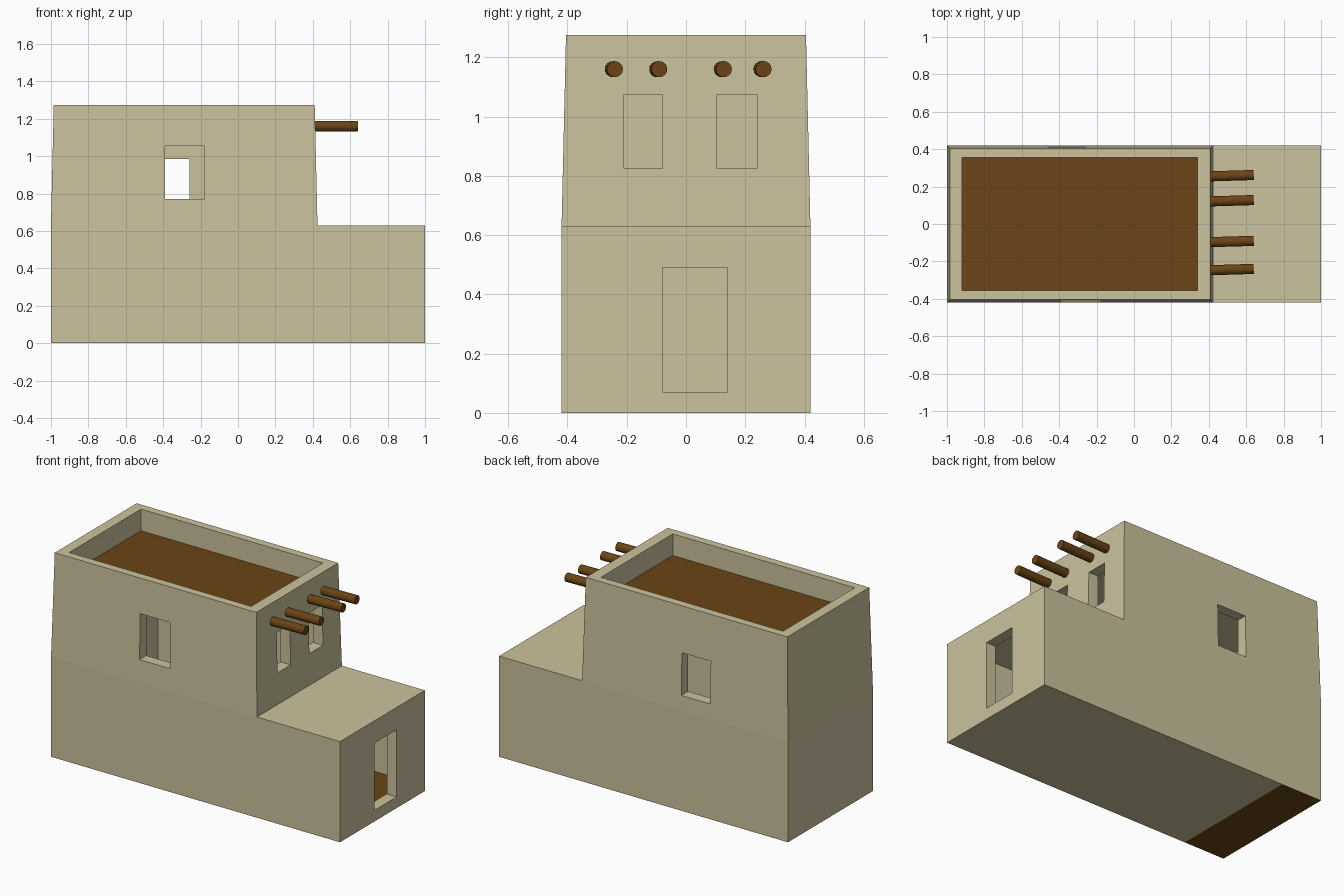
import bpy, bmesh
from mathutils import Vector

if "Cube" in bpy.data.objects:
    bpy.data.objects.remove(bpy.data.objects["Cube"])


def material(name, rgb):
    m = bpy.data.materials.new(name)
    m.diffuse_color = (*rgb, 1)
    m.use_nodes = True
    m.node_tree.nodes["Principled BSDF"].inputs["Base Color"].default_value = m.diffuse_color
    return m


CLAY = material("clay", (0.60, 0.54, 0.34))
WOOD = material("wood", (0.147, 0.058, 0.008))


def make_object(name, bm, mats):
    bmesh.ops.recalc_face_normals(bm, faces=bm.faces)
    me = bpy.data.meshes.new(name)
    bm.to_mesh(me)
    bm.free()
    for m in mats:
        me.materials.append(m)
    ob = bpy.data.objects.new(name, me)
    bpy.context.collection.objects.link(ob)
    return ob


def box(name, x, y, z, mat=CLAY):
    bm = bmesh.new()
    bmesh.ops.create_cube(bm, size=1)
    for v in bm.verts:
        v.co = [r[0] if c < 0 else r[1] for c, r in zip(v.co, (x, y, z))]
    return make_object(name, bm, [mat])


def stepped_block(name, pts, half_low, half_top):
    """Side profile (x, z) of a two-storey block, narrowing at the top."""
    bm = bmesh.new()
    top = max(z for _, z in pts)
    sides = [[bm.verts.new((x, s * (half_top if z == top else half_low), z)) for x, z in pts]
             for s in (-1, 1)]
    for vs in sides:
        for loop in ((0, 1, 2, 3, 4, 7), (4, 5, 6, 7)):
            bm.faces.new([vs[i] for i in loop])
    a, b = sides
    for i in range(len(pts)):
        j = (i + 1) % len(pts)
        f = bm.faces.new((a[i], a[j], b[j], b[i]))
        if i == 0:
            f.material_index = 1
    return make_object(name, bm, [CLAY, WOOD])


# Outer walls, with a timber strip under the rear end
house = stepped_block("house_walls", [(-1, 0), (-.72, 0), (1, 0), (1, .63), (.425, .63),
                                      (.41, 1.275), (-.985, 1.275), (-1, .63)], .42, .405)

# Room inside, roof well, windows and door
room = stepped_block("room_cutter", [(-.8, .062), (-.72, .062), (.935, .062), (.935, .585),
                                     (.35, .585), (.35, 1.09), (-.8, 1.09), (-.8, .585)], .35, .35)
for p in room.data.polygons:
    p.material_index = 0
cutters = [
    room,
    box("roof_well_cutter", (-.92, .34), (-.355, .355), (1.135, 1.5)),
    box("front_window_cutter", (-.39, -.18), (-.5, -.3), (.77, 1.055)),
    box("back_window_cutter", (-.46, -.26), (.3, .5), (.72, .985)),
    box("left_side_window_cutter", (.3, .5), (-.21, -.08), (.825, 1.075)),
    box("right_side_window_cutter", (.3, .5), (.105, .24), (.825, 1.075)),
    box("door_cutter", (.9, 1.1), (-.08, .14), (.07, .49)),
]
for c in cutters:
    c.hide_render = True
    mod = house.modifiers.new(c.name, 'BOOLEAN')
    mod.operation = 'DIFFERENCE'
    mod.solver = 'EXACT'
    mod.object = c
bpy.context.view_layer.update()
solid = bpy.data.meshes.new_from_object(house.evaluated_get(bpy.context.evaluated_depsgraph_get()))
house.modifiers.clear()
house.data = solid
for c in cutters:
    bpy.data.objects.remove(c)

# Timber floor and roof deck
box("room_floor", (-.8, .935), (-.35, .35), (.055, .07), WOOD)
box("roof_deck", (-.92, .34), (-.355, .355), (1.125, 1.14), WOOD)

# Roof beams poking out of the upper wall, slightly askew
for i, y in enumerate((-.245, -.095, .123, .257)):
    start, end = Vector((.38, y - .003, 1.16)), Vector((.64, y + .005, 1.16))
    bm = bmesh.new()
    bmesh.ops.create_cone(bm, cap_ends=True, segments=16, radius1=.027, radius2=.027,
                          depth=(end - start).length)
    beam = make_object(f"roof_beam_{i + 1}", bm, [WOOD])
    beam.location = (start + end) / 2
    beam.rotation_euler = (end - start).to_track_quat('Z', 'Y').to_euler()
